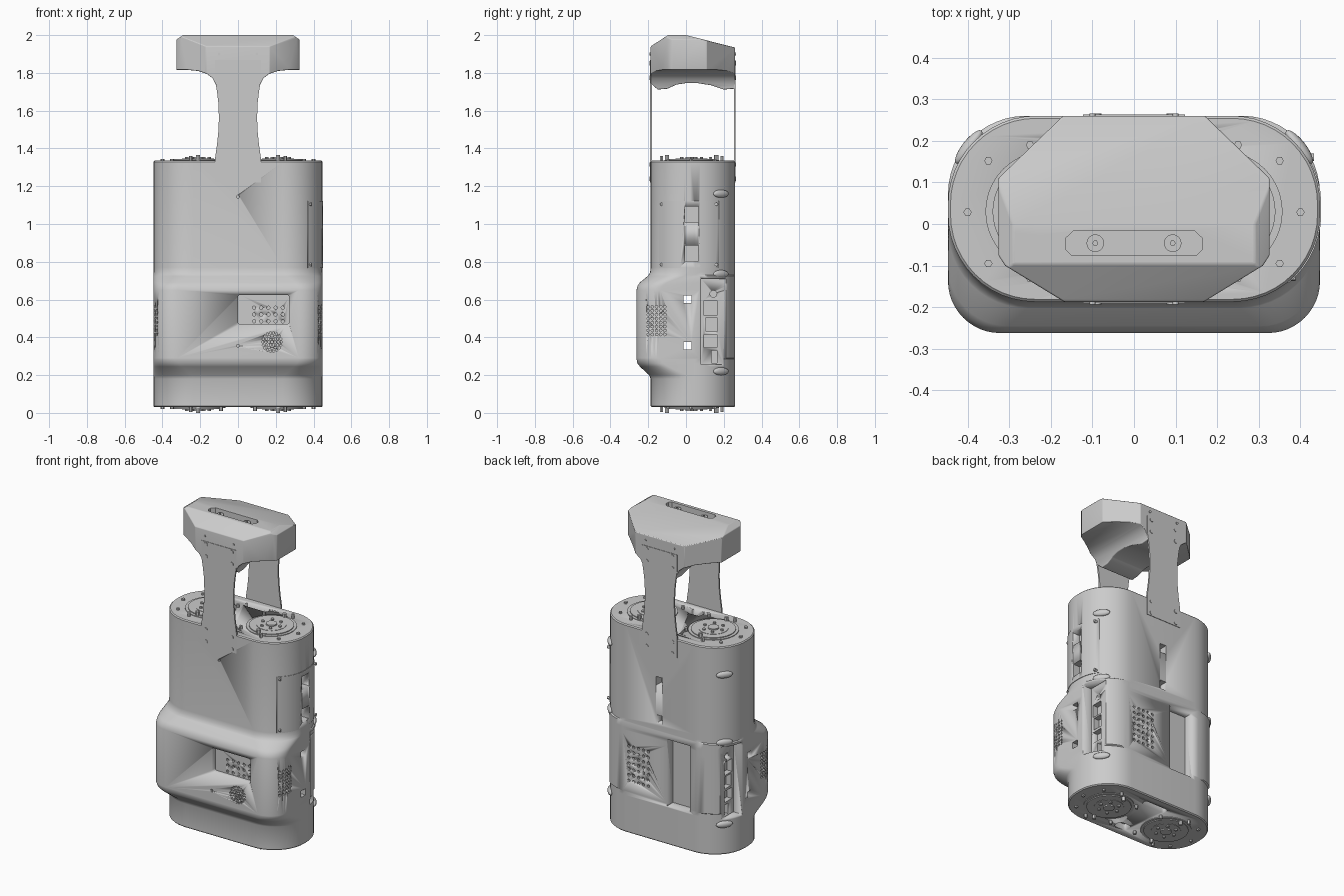
import bpy, bmesh, math
from math import cos, sin, pi

if "Cube" in bpy.data.objects:
    bpy.data.objects.remove(bpy.data.objects["Cube"])


def finish(name, bm, angle=30):
    bmesh.ops.recalc_face_normals(bm, faces=bm.faces)
    me = bpy.data.meshes.new(name)
    bm.to_mesh(me)
    bm.free()
    ob = bpy.data.objects.new(name, me)
    bpy.context.collection.objects.link(ob)
    activate(ob)
    bpy.ops.object.shade_smooth_by_angle(angle=math.radians(angle))
    return ob


def activate(ob):
    bpy.ops.object.select_all(action='DESELECT')
    ob.select_set(True)
    bpy.context.view_layer.objects.active = ob


def apply(ob, kind, **props):
    m = ob.modifiers.new(kind, kind)
    for k, v in props.items():
        setattr(m, k, v)
    activate(ob)
    bpy.ops.object.modifier_apply(modifier=m.name)


def boolean(ob, cutter, op='DIFFERENCE', keep=False):
    apply(ob, 'BOOLEAN', object=cutter, operation=op, solver='EXACT')
    if not keep:
        bpy.data.objects.remove(cutter)


def place(axis, u, v, w):
    return {'x': (w, u, v), 'y': (u, w, v), 'z': (u, v, w)}[axis]


def add_prism(bm, pts, axis, a, b):
    lo = [bm.verts.new(place(axis, u, v, a)) for u, v in pts]
    hi = [bm.verts.new(place(axis, u, v, b)) for u, v in pts]
    bm.faces.new(lo)
    bm.faces.new(hi)
    n = len(pts)
    for i in range(n):
        j = (i + 1) % n
        bm.faces.new((lo[i], lo[j], hi[j], hi[i]))


def circle(u, v, r, n=24):
    return [(u + r * cos(2 * pi * i / n), v + r * sin(2 * pi * i / n)) for i in range(n)]


def rect(u0, u1, v0, v1, c=0.0):
    if not c:
        return [(u0, v0), (u1, v0), (u1, v1), (u0, v1)]
    out = []
    for cu, cv, s in ((u1 - c, v0 + c, -90), (u1 - c, v1 - c, 0), (u0 + c, v1 - c, 90), (u0 + c, v0 + c, 180)):
        out += [(cu + c * cos(math.radians(s + t)), cv + c * sin(math.radians(s + t))) for t in (0, 30, 60, 90)]
    return out


def prisms(name, items):
    """items: (points, axis, start, end)"""
    bm = bmesh.new()
    for it in items:
        add_prism(bm, *it)
    return finish(name, bm)


def section(yf, rf, rb, off=0.0, n=12):
    hx, y0, y1 = 0.447 + off, yf - off, 0.26 + off
    rf, rb = rf + off, rb + off
    out = []
    for cx, cy, r, s in ((hx - rf, y0 + rf, rf, -90), (hx - rb, y1 - rb, rb, 0),
                         (rb - hx, y1 - rb, rb, 90), (rf - hx, y0 + rf, rf, 180)):
        for i in range(n + 1):
            a = math.radians(s + 90 * i / n)
            out.append((cx + r * cos(a), cy + r * sin(a)))
    return out


def loft(name, levels):
    bm = bmesh.new()
    rings = [[bm.verts.new((x, y, z)) for x, y in section(*s)] for z, *s in levels]
    for a, b in zip(rings, rings[1:]):
        for i in range(len(a)):
            j = (i + 1) % len(a)
            bm.faces.new((a[i], a[j], b[j], b[i]))
    bm.faces.new(rings[0])
    bm.faces.new(rings[-1])
    return finish(name, bm, 35)


# Main body with the front bulge, lofted from rounded sections
F, B = 0.21, 0.212
body = loft('body_shell', [
    (0.03, -0.187, F, B, -0.006), (0.036, -0.187, F, B), (0.18, -0.187, F, B),
    (0.20, -0.195, 0.20, B), (0.245, -0.244, 0.15, B), (0.262, -0.257, 0.135, B), (0.285, -0.262, 0.125, B),
    (0.29, -0.262, 0.125, 0.188), (0.65, -0.262, 0.125, 0.188), (0.672, -0.257, 0.135, 0.188),
    (0.69, -0.245, 0.145, 0.188), (0.725, -0.202, 0.19, 0.188), (0.73, -0.198, 0.195, B),
    (0.745, -0.19, 0.205, B), (0.77, -0.187, F, B),
    (1.329, -0.187, F, B), (1.335, -0.187, F, B, -0.006)])

# Large openings: screen bay, back bay, connector bays, top and bottom slots, side ports
cuts = [(rect(0.0, 0.27, 0.47, 0.625, 0.012), 'y', -0.3, -0.225),
        (rect(-0.21, -0.05, 0.27, 0.69), 'y', 0.20, 0.3),
        (rect(-0.02, 0.025, 1.01, 1.065), 'y', 0.21, 0.3),
        (rect(-0.02, 0.025, 0.77, 0.825), 'y', 0.21, 0.3)]
for s in (1, -1):
    cuts.append((rect(0.08, 0.215, 0.255, 0.71), 'x', s * 0.385, s * 0.5))
for a, b in ((-0.1, 0.07), (1.29, 1.4)):
    cuts.append((rect(-0.085, 0.085, 0.165, 0.205, 0.018), 'z', a, b))
    cuts.append((rect(-0.045, 0.045, -0.13, -0.07, 0.018), 'z', a, b))
for z in (0.355, 0.602):
    cuts.append((rect(-0.012, 0.03, z - 0.02, z + 0.02), 'x', -0.6, 0.6))
boolean(body, prisms('bay_cutter', cuts))

# Fine holes: screen bay, speaker, vents, connectors, screws
holes = [(circle(0.085 + 0.038 * i, 0.485 + 0.036 * j, 0.009, 8), 'y', -0.28, -0.2)
         for i in range(5) for j in range(3)]
holes.append((circle(0.18, 0.375, 0.006, 8), 'y', -0.28, -0.235))
for ring in (1, 2, 3):
    holes += [(circle(u, v, 0.006, 8), 'y', -0.28, -0.235)
              for u, v in circle(0.18, 0.375, 0.0165 * ring, 6 * ring)]
holes += [(circle(0.08 + 0.034 * i, 0.36 + 0.036 * j, 0.009, 8), 'y', 0.235, 0.3)
          for i in range(5) for j in range(7)]
for s in (1, -1):
    holes += [(circle(-0.2 + 0.022 * i, 0.415 + 0.021 * j, 0.007, 8), 'x', s * 0.395, s * 0.5)
              for i in range(5) for j in range(8)]
    x0, x1 = s * 0.35, s * 0.5
    holes += [(circle(0.145, 0.63, 0.018, 16), 'x', x0, x1), (rect(0.095, 0.165, 0.515, 0.595), 'x', x0, x1),
              (rect(0.105, 0.165, 0.43, 0.505), 'x', x0, x1), (rect(0.095, 0.165, 0.345, 0.415), 'x', x0, x1),
              (rect(0.135, 0.165, 0.265, 0.33), 'x', x0, x1)]
holes += [(circle(0, z, 0.008, 10), 'y', -0.3, y) for z, y in ((1.145, -0.17), (0.355, -0.24))]
boolean(body, prisms('hole_cutter', holes))

# Right side access panel with two windows
panel = loft('side_access_panel', [(0.768, -0.187, F, B, 0.003), (1.122, -0.187, F, B, 0.003)])
boolean(panel, prisms('panel_bounds', [(rect(-0.142, 0.175, 0.7, 1.2), 'x', 0.33, 0.6)]), 'INTERSECT')
windows = prisms('window_cutter', [(rect(-0.005, 0.065, z - 0.042, z + 0.042), 'x', 0.40, 0.6) for z in (0.845, 1.05)])
boolean(panel, windows, keep=True)
boolean(body, windows)
prisms('side_panel_screws', [(circle(y, z, 0.009, 12), 'x', 0.37, x)
                             for y, x in ((-0.128, 0.388), (0.16, 0.432)) for z in (0.785, 1.105)])

# Oval corner caps on the rear corners
for s in (1, -1):
    for z in (0.22, 0.735, 1.16):
        bm = bmesh.new()
        bmesh.ops.create_uvsphere(bm, u_segments=20, v_segments=10, radius=1)
        cap = finish('corner_cap', bm)
        cap.scale = (0.016, 0.05, 0.021)
        cap.location = (s * 0.397, 0.185, z)
        cap.rotation_euler = (0, 0, s * math.radians(38))

# Round hubs and hex bolts on the top and bottom decks
for side, z, d in (('top', 1.335, 1), ('bottom', 0.03, -1)):
    parts, bolts = [], []
    for s in (1, -1):
        cx, cy = s * 0.212, 0.03
        for r, h in ((0.145, 0.004), (0.128, 0.009), (0.095, 0.005), (0.085, 0.011), (0.032, 0.019)):
            parts.append((circle(cx, cy, r, 40), 'z', z - d * 0.01, z + d * h))
        bolts += [(circle(u, v, 0.009, 8), 'z', z, z + d * 0.02) for u, v in circle(cx, cy, 0.06, 6)]
        bolts += [(circle(s * x, y, 0.01, 6), 'z', z - d * 0.01, z + d * h)
                  for x, y, h in ((0.35, 0.152, 0.01), (0.4, 0.028, 0.01), (0.35, -0.095, 0.01),
                                  (0.25, 0.19, 0.024), (0.25, -0.13, 0.024), (0.09, 0.13, 0.02), (0.09, -0.1, 0.02))]
    bm = bmesh.new()
    for p in parts:
        add_prism(bm, *p)
    finish(side + '_hubs', bm)
    prisms(side + '_bolts', bolts)
    # Stand-off pins reaching the ground / matching height
    prisms(side + '_pins', [(circle(s * 0.212, y, 0.011, 12), 'z', z, z + d * 0.03)
                            for s in (1, -1) for y in (-0.1, 0.16)])

# Waisted neck plates, front and back, with bolts
half = [(0.122, 1.22), (0.122, 1.345), (0.111, 1.42), (0.104, 1.49), (0.101, 1.56), (0.104, 1.64),
        (0.111, 1.70), (0.122, 1.765), (0.122, 1.868)]
outline = half + [(-x, z) for x, z in reversed(half)]
for side, y, d in (('front', -0.187, -1), ('back', 0.26, 1)):
    prisms(side + '_neck_plate', [(outline, 'y', y - d * 0.007, y + d * 0.003)])
    bolt_at = [(s * 0.09, z) for s in (1, -1) for z in (1.24, 1.315, 1.775, 1.85)]
    bolt_at += [(s * 0.1, 1.9) for s in (1, -1)]
    prisms(side + '_neck_bolts', [(circle(x, z, 0.012 if z < 1.9 else 0.007, 14), 'y', y - d * 0.006, y + d * 0.006)
                                  for x, z in bolt_at])

# Head: intersection of top outline, front profile and side profile
oct_half = [(0.168, -0.187), (0.31, -0.1), (0.326, -0.075), (0.326, 0.11), (0.17, 0.26)]
head = prisms('head_housing', [(oct_half + [(-x, y) for x, y in reversed(oct_half)], 'z', 1.6, 2.1)])
front_half = [(0.112, 1.70), (0.116, 1.735), (0.135, 1.772), (0.165, 1.795), (0.21, 1.81), (0.27, 1.816),
              (0.4, 1.816), (0.4, 1.93), (0.29, 2.0)]
boolean(head, prisms('head_front', [(front_half + [(-x, z) for x, z in reversed(front_half)], 'y', -0.5, 0.5)]), 'INTERSECT')
side_profile = [(-0.3, 1.76), (-0.187, 1.745), (-0.15, 1.712), (-0.10, 1.716), (-0.05, 1.738), (0.0, 1.746),
                (0.06, 1.746), (0.13, 1.735), (0.2, 1.712), (0.3, 1.72), (0.3, 1.924),
                (0.0, 2.0), (-0.095, 2.0), (-0.18, 1.945), (-0.3, 1.86)]
boolean(head, prisms('head_side', [(side_profile, 'x', -0.5, 0.5)]), 'INTERSECT')
apply(head, 'BEVEL', width=0.012, segments=3, limit_method='ANGLE', angle_limit=math.radians(28))
slot = [(-0.165, -0.06), (-0.15, -0.075), (0.15, -0.075), (0.165, -0.06), (0.165, -0.035), (0.145, -0.016),
        (-0.145, -0.016), (-0.165, -0.035)]
boolean(head, prisms('slot_cutter', [(slot, 'z', 1.95, 2.1)]))
activate(head)
bpy.ops.object.shade_smooth_by_angle(angle=math.radians(30))

# Posts inside the head slot
prisms('slot_posts', [(circle(s * 0.093, -0.046, 0.021, 20), 'z', 1.94, 1.985) for s in (1, -1)])
prisms('slot_post_pins', [(circle(s * 0.093, -0.046, 0.007, 6), 'z', 1.98, 1.989) for s in (1, -1)])
